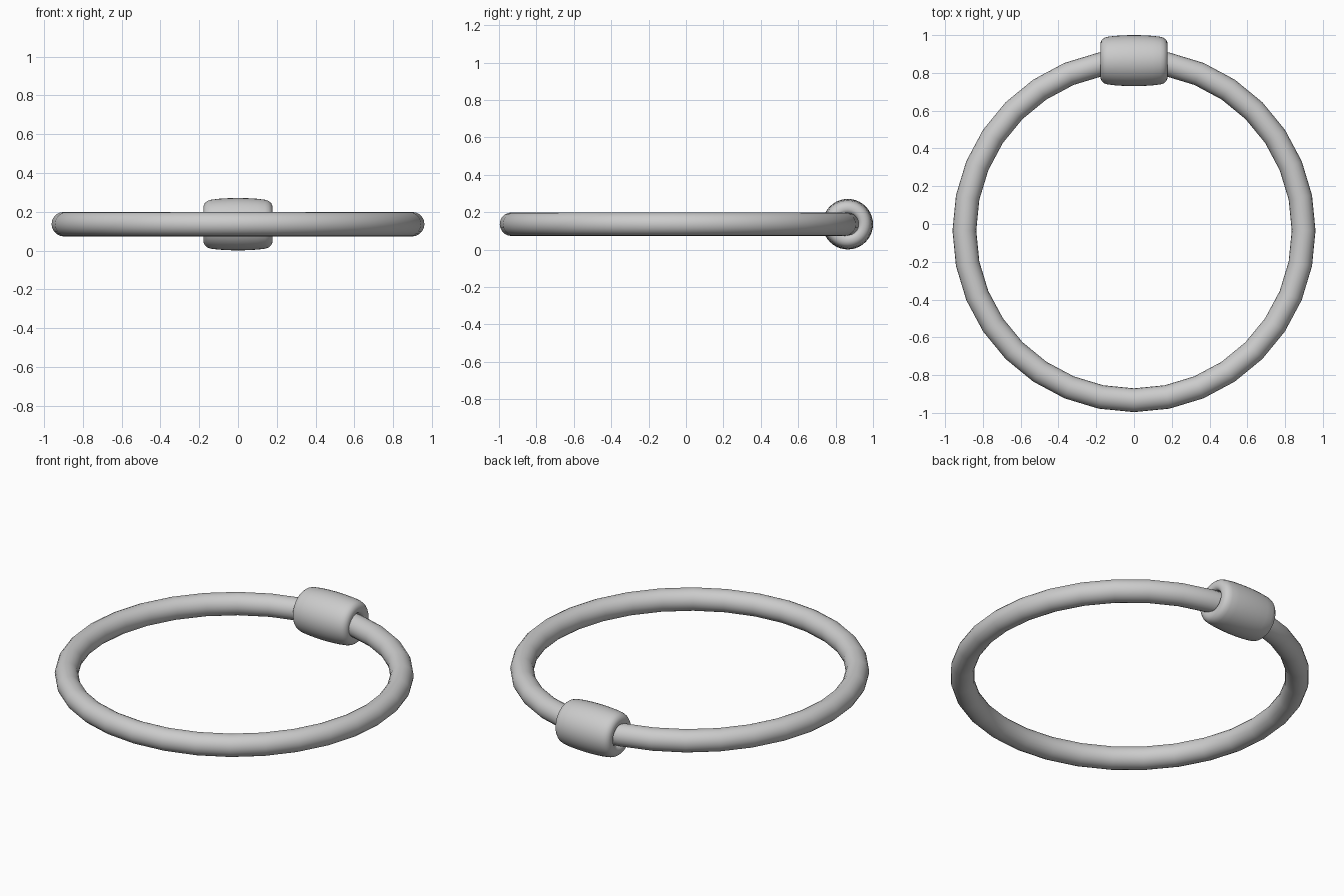
import bpy, bmesh, math
from mathutils import Matrix, Vector

if "Cube" in bpy.data.objects:
    bpy.data.objects.remove(bpy.data.objects["Cube"])

BEAD_Y, Z = 0.865, 0.136

# Hoop: round wire bent into a 32-sided circle
bpy.ops.mesh.primitive_torus_add(major_segments=32, minor_segments=20,
                                 major_radius=0.898, minor_radius=0.063,
                                 location=(0, -0.035, Z))
hoop = bpy.context.object
hoop.name = "hoop"
bpy.ops.object.shade_smooth()

# Bead: barrel profile (x along the bead, radius), mirrored and spun round the x axis
half = [(0.0, 0.135), (0.05, 0.134), (0.10, 0.131), (0.14, 0.126), (0.158, 0.120),
        (0.171, 0.109), (0.177, 0.095), (0.178, 0.08), (0.174, 0.067), (0.163, 0.058)]
profile = [(-x, r) for x, r in reversed(half[1:])] + half
bm = bmesh.new()
verts = [bm.verts.new((x, 0, r)) for x, r in profile]
edges = [bm.edges.new((a, b)) for a, b in zip(verts, verts[1:] + verts[:1])]
bmesh.ops.spin(bm, geom=verts + edges, cent=(0, 0, 0), axis=(1, 0, 0),
               angle=math.tau, steps=40, use_merge=True)
bmesh.ops.remove_doubles(bm, verts=bm.verts, dist=1e-5)
bmesh.ops.recalc_face_normals(bm, faces=bm.faces)
mesh = bpy.data.meshes.new("bead")
bm.to_mesh(mesh)
bm.free()
bead = bpy.data.objects.new("bead", mesh)
bead.location = (0, BEAD_Y, Z)
bpy.context.collection.objects.link(bead)
bpy.ops.object.select_all(action='DESELECT')
bead.select_set(True)
bpy.context.view_layer.objects.active = bead
bpy.ops.object.shade_smooth_by_angle(angle=math.radians(50))
